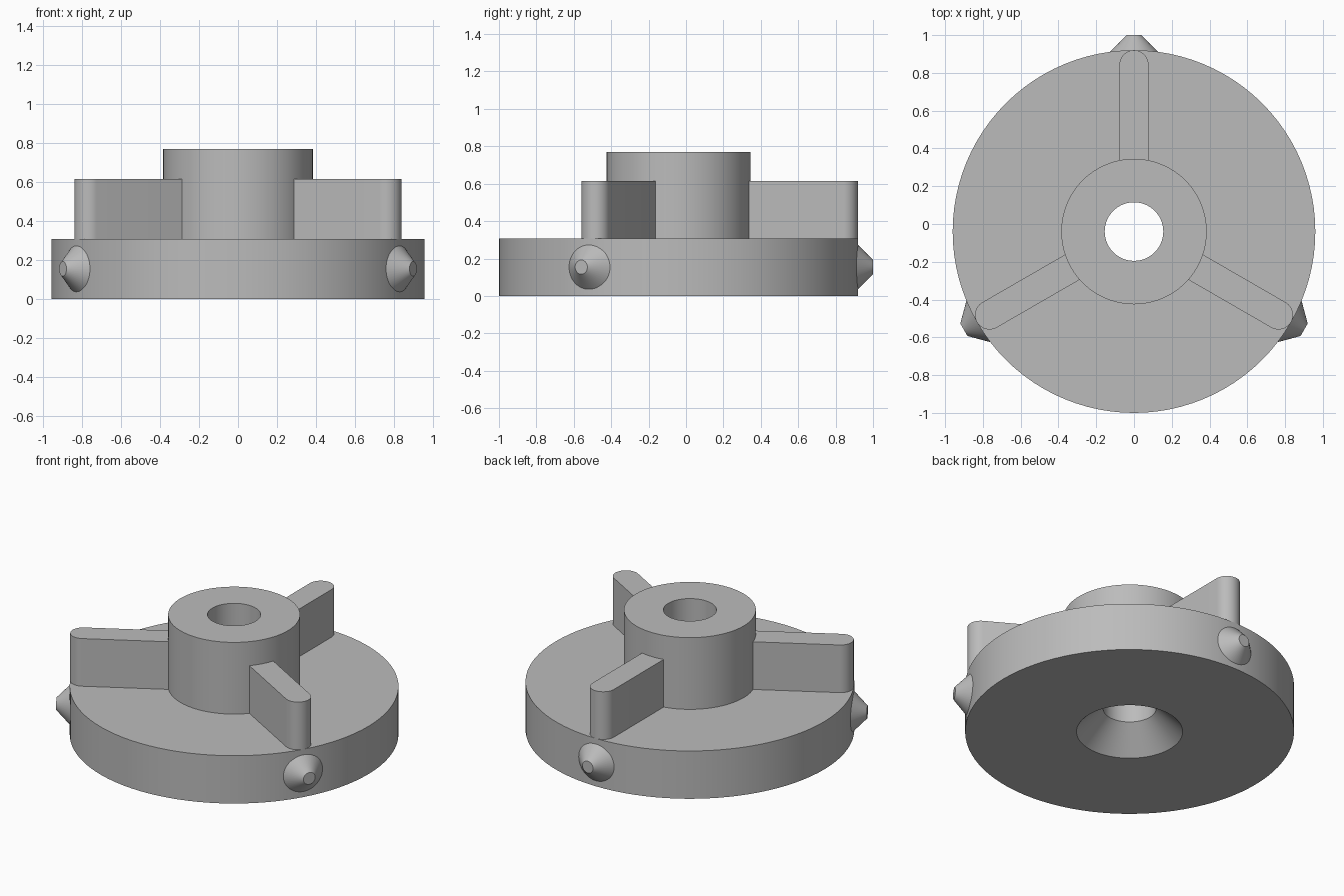
import bpy, bmesh, math
from mathutils import Matrix, Vector

default = bpy.data.objects.get("Cube")
if default:
    bpy.data.objects.remove(default, do_unlink=True)

CENTER = Vector((0, -0.04, 0))
R_DISC, H_DISC = 0.96, 0.308
R_HUB, H_HUB = 0.385, 0.77
R_BORE, R_SINK = 0.155, 0.31
H_FIN, W_FIN = 0.615, 0.077
SEGMENTS = 96

grey = bpy.data.materials.new("plain grey")
grey.use_nodes = True
colour = (0.5, 0.5, 0.5, 1)
grey.diffuse_color = colour
grey.node_tree.nodes["Principled BSDF"].inputs["Base Color"].default_value = colour


def finish(name, bm, matrix):
    """Turn a bmesh into a placed, smooth-shaded object."""
    bmesh.ops.recalc_face_normals(bm, faces=bm.faces)
    mesh = bpy.data.meshes.new(name)
    bm.to_mesh(mesh)
    bm.free()
    mesh.materials.append(grey)
    obj = bpy.data.objects.new(name, mesh)
    obj.matrix_world = matrix
    bpy.context.collection.objects.link(obj)
    bpy.ops.object.select_all(action='DESELECT')
    obj.select_set(True)
    bpy.context.view_layer.objects.active = obj
    bpy.ops.object.shade_smooth_by_angle(angle=math.radians(30))


def lathe(name, profile, matrix):
    """Spin a closed (radius, height) profile around z."""
    bm = bmesh.new()
    verts = [bm.verts.new((r, 0, z)) for r, z in profile]
    edges = [bm.edges.new((a, b)) for a, b in zip(verts, verts[1:] + verts[:1])]
    bmesh.ops.spin(bm, geom=verts + edges, cent=(0, 0, 0), axis=(0, 0, 1),
                   angle=math.tau, steps=SEGMENTS, use_merge=True)
    bmesh.ops.remove_doubles(bm, verts=bm.verts, dist=1e-5)
    finish(name, bm, matrix)


def fin(name, matrix):
    """Upright rib along +x with a rounded outer end."""
    bm = bmesh.new()
    steps = 24
    outline = [(0.32, -W_FIN), (0.32, W_FIN)]
    for i in range(steps + 1):
        a = math.pi / 2 - math.pi * i / steps
        outline.append((R_DISC - W_FIN + W_FIN * math.cos(a), W_FIN * math.sin(a)))
    face = bm.faces.new([bm.verts.new((x, y, H_DISC - 0.01)) for x, y in outline])
    top = bmesh.ops.extrude_face_region(bm, geom=[face], use_keep_orig=True)
    bmesh.ops.translate(bm, vec=(0, 0, H_FIN - H_DISC + 0.01),
                        verts=[v for v in top["geom"] if isinstance(v, bmesh.types.BMVert)])
    finish(name, bm, matrix)


def nub(name, matrix):
    """Blunt cone pointing out of the rim along +x."""
    bm = bmesh.new()
    tip, base = 0.038, 0.148
    depth = base - tip
    place = (Matrix.Translation((R_DISC + 0.08 - depth / 2, 0, H_DISC / 2))
             @ Matrix.Rotation(math.pi / 2, 4, 'Y'))
    bmesh.ops.create_cone(bm, cap_ends=True, segments=48, radius1=base,
                          radius2=tip, depth=depth, matrix=place)
    finish(name, bm, matrix)


# Disc and hub in one turned body, with a through bore and a countersink below
origin = Matrix.Translation(CENTER)
lathe("disc_and_hub", [(R_SINK, 0), (R_DISC, 0), (R_DISC, H_DISC), (R_HUB, H_DISC),
                       (R_HUB, H_HUB), (R_BORE, H_HUB), (R_BORE, R_SINK - R_BORE)], origin)

# Three fins, each with a nub on the rim below it
for label, degrees in (("back", 90), ("right", 210), ("left", 330)):
    turn = origin @ Matrix.Rotation(math.radians(degrees), 4, 'Z')
    fin(label + "_fin", turn)
    nub(label + "_nub", turn)
